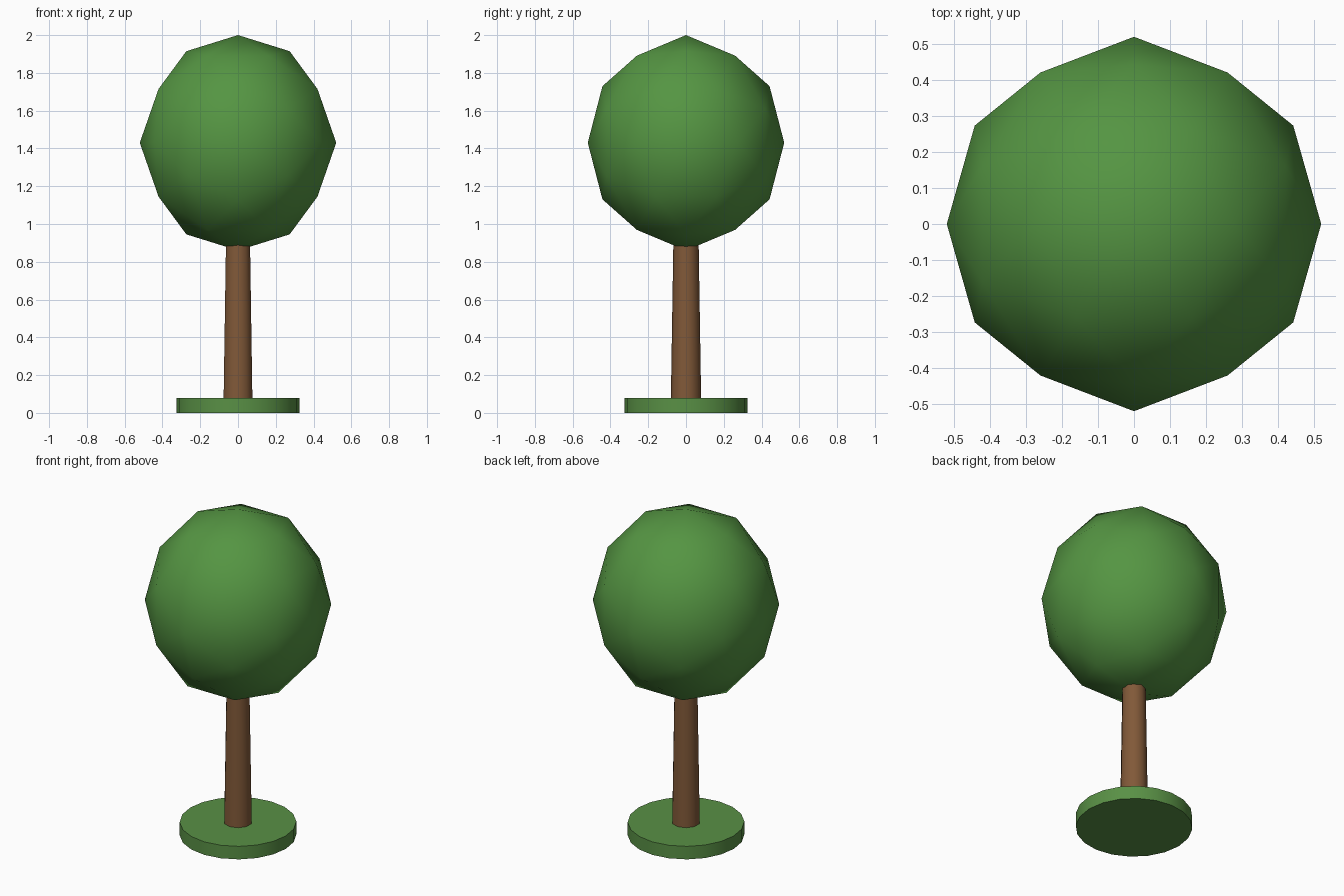
import bpy
import math

if "Cube" in bpy.data.objects:
    bpy.data.objects.remove(bpy.data.objects["Cube"])


def finish(obj, name, color):
    obj.name = name
    mat = bpy.data.materials.new(name + "_material")
    mat.diffuse_color = (*color, 1)
    mat.use_nodes = True
    mat.node_tree.nodes["Principled BSDF"].inputs["Base Color"].default_value = mat.diffuse_color
    obj.data.materials.append(mat)


def tapered(name, sides, r_low, r_high, z_low, z_high, color):
    bpy.ops.mesh.primitive_cone_add(
        vertices=sides, radius1=r_low, radius2=r_high, depth=z_high - z_low,
        location=(0, 0, (z_low + z_high) / 2))
    bpy.ops.object.shade_smooth_by_angle(angle=math.radians(40))
    finish(bpy.context.object, name, color)


# Round grass base
tapered("grass_base", 20, 0.325, 0.325, 0, 0.08, (0.10, 0.28, 0.06))

# Slightly tapered trunk, its top buried in the crown
tapered("trunk", 10, 0.08, 0.066, 0.08, 0.96, (0.22, 0.10, 0.04))

# Low-poly crown: icosphere turned so an edge midpoint points up, then stretched
bpy.ops.mesh.primitive_ico_sphere_add(
    subdivisions=2, radius=1, rotation=(0, -math.atan(2 / (1 + math.sqrt(5))), 0))
bpy.ops.object.transform_apply(location=False, rotation=True, scale=False)
crown = bpy.context.object
crown.scale = (0.52, 0.52, 0.57)
crown.location = (0, 0, 1.43)
bpy.ops.object.transform_apply(location=True, rotation=False, scale=True)
bpy.ops.object.shade_smooth()
finish(crown, "crown", (0.09, 0.30, 0.055))
